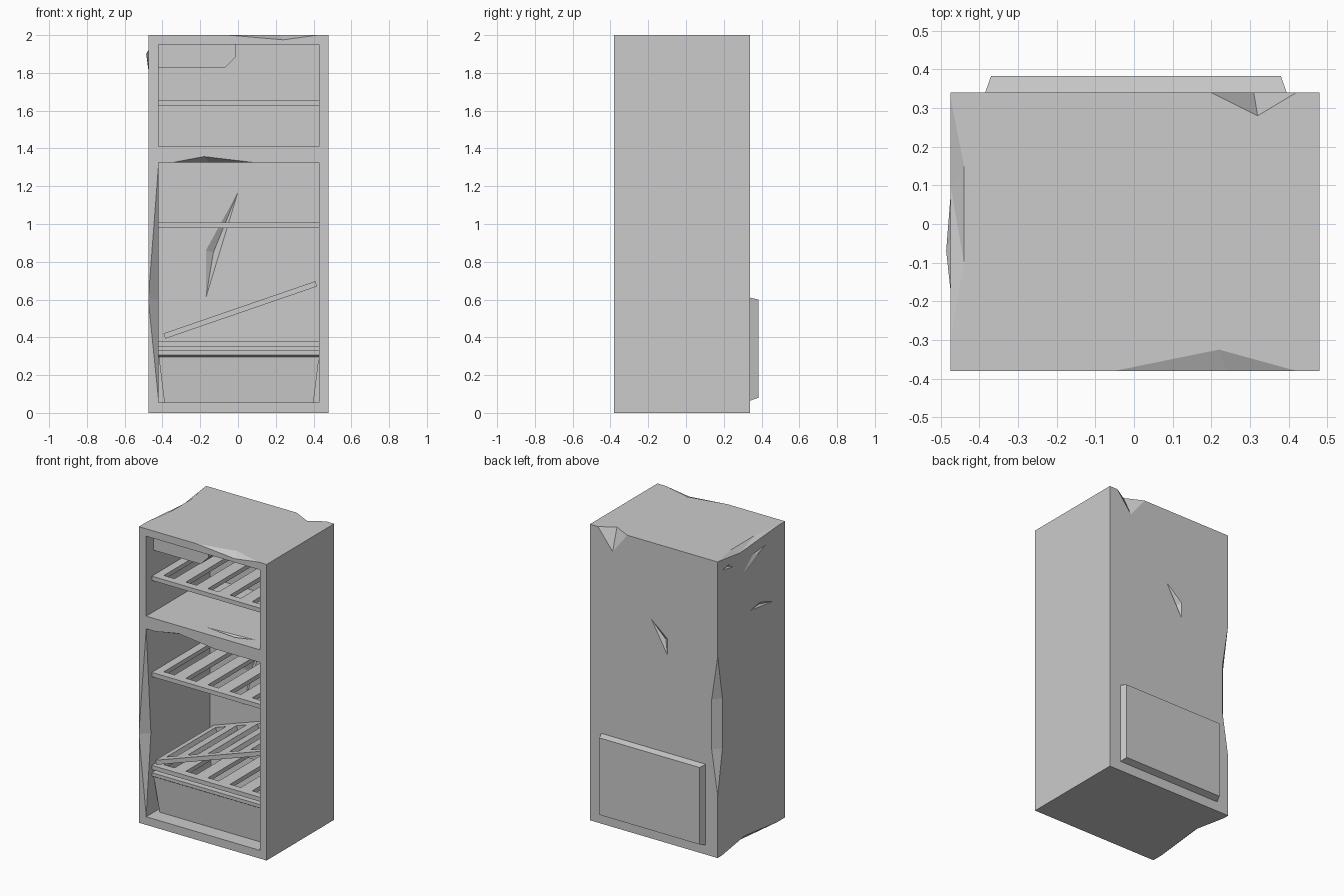
import bpy, bmesh, math
from mathutils import Vector

cube = bpy.data.objects.get("Cube")
if cube:
    bpy.data.objects.remove(cube, do_unlink=True)

mat = bpy.data.materials.new("worn_grey")
mat.use_nodes = True
GREY = (0.6, 0.6, 0.6, 1)
mat.diffuse_color = GREY
mat.node_tree.nodes["Principled BSDF"].inputs["Base Color"].default_value = GREY

# Main dimensions of the cabinet
L, R, F, B, TOP = -0.475, 0.48, -0.38, 0.34, 2.0
IL, IR, IB = -0.42, 0.43, 0.30
OUT = 0.02


def hull(name, points):
    """Convex solid around a few points."""
    bm = bmesh.new()
    for p in points:
        bm.verts.new(p)
    res = bmesh.ops.convex_hull(bm, input=bm.verts)
    junk = {g for g in res["geom_interior"] if isinstance(g, bmesh.types.BMVert)}
    if junk:
        bmesh.ops.delete(bm, geom=list(junk), context="VERTS")
    bmesh.ops.dissolve_limit(bm, angle_limit=0.01, verts=bm.verts, edges=bm.edges)
    bmesh.ops.recalc_face_normals(bm, faces=bm.faces)
    me = bpy.data.meshes.new(name)
    bm.to_mesh(me)
    bm.free()
    me.materials.append(mat)
    ob = bpy.data.objects.new(name, me)
    bpy.context.collection.objects.link(ob)
    return ob


def box(name, x0, x1, y0, y1, z0, z1):
    return hull(name, [(x, y, z) for x in (x0, x1) for y in (y0, y1) for z in (z0, z1)])


def cut(ob, cutters):
    """Subtract the cutters, bake the result and remove them."""
    for c in cutters:
        c.hide_render = True
        m = ob.modifiers.new("cut", "BOOLEAN")
        m.operation, m.solver, m.object = "DIFFERENCE", "EXACT", c
    bpy.context.view_layer.update()
    deps = bpy.context.evaluated_depsgraph_get()
    me = bpy.data.meshes.new_from_object(ob.evaluated_get(deps))
    ob.modifiers.clear()
    ob.data = me
    for c in cutters:
        bpy.data.objects.remove(c, do_unlink=True)
    return ob


def dent(surface, deep, outward):
    """Cutter reaching from points on a surface to deeper points."""
    o = Vector(outward) * OUT
    pts = [Vector(p) for p in surface]
    return hull("dent_cutter", pts + [p + o for p in pts] + [Vector(p) for p in deep])


# Cabinet with two open compartments
cabinet = box("cabinet", L, R, F, B, 0, TOP)
cut(cabinet, [
    box("upper_cutter", IL, IR, F - OUT, IB, 1.41, 1.95),
    box("lower_cutter", IL, IR, F - OUT, IB, 0.055, 1.325),
])

# Dents and creases in the shell
cut(cabinet, [
    # rear and front top edges
    hull("dent_cutter", [(0.2, B, TOP), (0.42, B, TOP), (0.32, 0.28, TOP), (0.31, B, 1.86),
                         (0.31, B + OUT, 1.86), (0.31, B + OUT, TOP + OUT), (0.32, 0.28, TOP + OUT)]),
    hull("dent_cutter", [(-0.05, F, TOP), (0.42, F, TOP), (0.22, -0.325, TOP), (0.24, F, 1.975),
                         (0.24, F - OUT, 1.975), (0.22, -0.33, TOP + OUT), (0.24, F - OUT, TOP + OUT)]),
    # top and bottom side edges
    hull("dent_cutter", [(L, 0.33, TOP), (-0.44, 0.15, TOP), (-0.44, -0.1, TOP), (L, -0.3, TOP),
                         (L, 0.1, 1.97), (L - OUT, 0.1, 1.97), (L - OUT, 0.1, TOP + OUT),
                         (-0.44, 0, TOP + OUT)]),
    hull("dent_cutter", [(L, 0.3, 0), (-0.43, 0.08, 0), (L, -0.3, 0), (L, 0.05, 0.04),
                         (L - OUT, 0.05, 0.04), (L - OUT, 0.05, -OUT), (-0.43, 0.08, -OUT)]),
    # rear side edge
    hull("dent_cutter", [(L, B, 1.36), (L, B, 0.42), (L, 0.29, 1.06), (-0.43, B, 1.06),
                         (L, 0.29, 0.72), (-0.43, B, 0.72), (L - OUT, B + OUT, 1.06),
                         (L - OUT, B + OUT, 0.72)]),
    # front post beside the lower compartment
    hull("dent_cutter", [(IL, F, 1.325), (L, F, 0.6), (IL, F, 0.06), (IL, F + 0.05, 0.6),
                         (IL + OUT, F + 0.05, 0.6), (IL, F - OUT, 0.6)]),
    # underside and top of the divider
    hull("dent_cutter", [(-0.35, F, 1.325), (0.09, F, 1.325), (-0.18, F, 1.357), (-0.15, -0.3, 1.325),
                         (-0.18, F - OUT, 1.357), (-0.18, F, 1.3)]),
    dent([(-0.02, -0.3, 1.41), (0.32, -0.28, 1.41), (0.2, -0.32, 1.41)], [(0.18, -0.3, 1.395)], (0, 0, 1)),
    # outer back gash, inner back gash
    dent([(0.02, B, 1.48), (-0.1, B, 1.38), (-0.1, B, 1.27)], [(-0.07, 0.315, 1.36)], (0, 1, 0)),
    dent([(0, IB, 1.17), (-0.17, IB, 0.86), (-0.17, IB, 0.61), (-0.11, IB, 0.87)],
         [(-0.13, 0.325, 0.85)], (0, -1, 0)),
    # side scratches
    dent([(L, -0.245, 1.51), (L, -0.01, 1.54), (L, -0.12, 1.555)], [(-0.46, -0.12, 1.535)], (-1, 0, 0)),
    dent([(L, 0.29, 1.925), (L, 0.17, 1.905), (L, 0.2, 1.94)], [(-0.46, 0.22, 1.92)], (-1, 0, 0)),
])

# Raised crease high on the side
hull("side_crease", [(L, 0.07, 1.82), (L, -0.17, 1.92), (L, -0.04, 1.91), (L, -0.05, 1.84),
                     (-0.486, -0.07, 1.9)])

# Tapered cover on the back
hull("back_cover", [(-0.385, B, 0.065), (0.395, B, 0.065), (-0.385, B, 0.61), (0.395, B, 0.61),
                    (-0.37, 0.383, 0.08), (0.38, 0.383, 0.08), (-0.37, 0.383, 0.6), (0.38, 0.383, 0.6)])

# Cooling box hung from the ceiling
hull("cooling_box", [(x, y, z) for y in (-0.3, IB) for x, z in
                     ((IL, 1.95), (IL, 1.825), (-0.07, 1.825), (-0.01, 1.885), (-0.01, 1.95))])


# Slotted shelves
def shelf(name, z, x=0.005, tilt=0):
    w, t = (IR - IL) / 2, 0.0145
    ob = box(name, -w, w, -0.32, IB, -t, t)
    centres = [0.165 * i for i in range(-2, 3)]
    cut(ob, [box("slot_cutter", c - 0.04, c + 0.04, -0.27, 0.25, -0.1, 0.1) for c in centres])
    ob.location = (x, 0, z)
    ob.rotation_euler.y = -tilt
    return ob


shelf("upper_shelf", 1.643)
shelf("middle_shelf", 0.993)
shelf("lower_shelf", 0.365)
shelf("fallen_shelf", 0.545, 0.012, math.radians(19))


# Drawer with tapered walls and a rim
def tapered(name, inset, z0, z1):
    low = [(x, y, z0) for x in (-0.39 + inset, 0.4 - inset) for y in (-0.28 + inset, 0.27 - inset)]
    high = [(x, y, z1) for x in (IL + inset, IR - inset) for y in (-0.3 + inset, 0.29 - inset)]
    return hull(name, low + high)


cut(tapered("drawer", 0, 0.056, 0.3), [tapered("drawer_cutter", 0.02, 0.08, 0.32)])
rim = hull("drawer_rim", [(x, y, z) for x in (IL, IR) for y, z in
                          ((-0.32, 0.33), (-0.32, 0.307), (-0.295, 0.292), (0.29, 0.292), (0.29, 0.33))])
cut(rim, [box("rim_cutter", IL + 0.03, IR - 0.03, -0.27, 0.26, 0.2, 0.4)])
